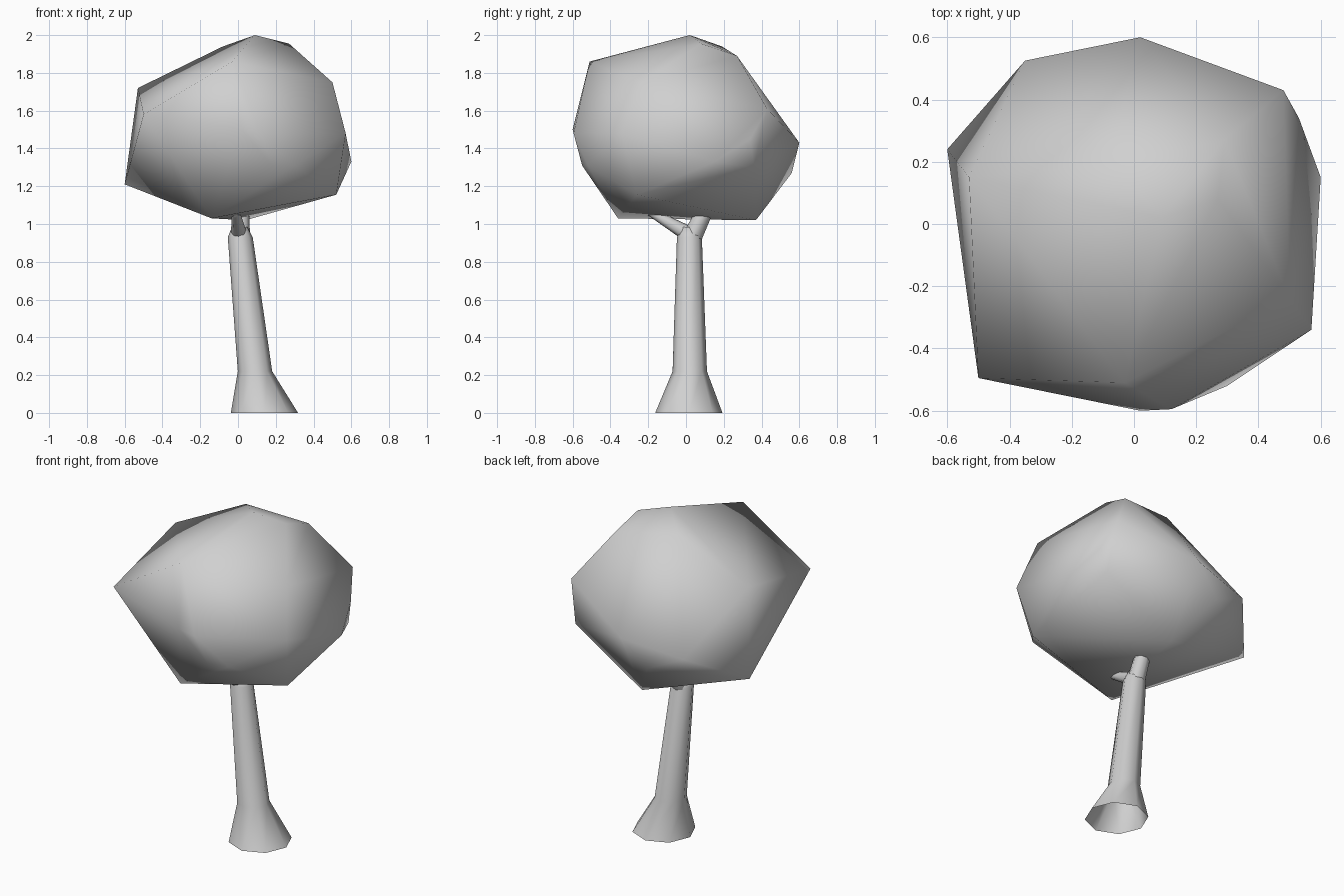
import bpy, bmesh
from math import cos, sin, tau
from mathutils import Vector

default_cube = bpy.data.objects.get("Cube")
if default_cube:
    bpy.data.objects.remove(default_cube, do_unlink=True)

# One plain grey for the whole tree
grey = bpy.data.materials.new("plain_grey")
grey.use_nodes = True
GREY_VALUE = (0.63, 0.63, 0.63, 1)
grey.diffuse_color = GREY_VALUE
grey.node_tree.nodes["Principled BSDF"].inputs["Base Color"].default_value = GREY_VALUE


def finish(name, bm):
    """Turn a bmesh into a smooth shaded, coloured object."""
    bmesh.ops.recalc_face_normals(bm, faces=bm.faces)
    for face in bm.faces:
        face.smooth = True
    mesh = bpy.data.meshes.new(name)
    bm.to_mesh(mesh)
    bm.free()
    mesh.materials.append(grey)
    obj = bpy.data.objects.new(name, mesh)
    bpy.context.scene.collection.objects.link(obj)
    return obj


def tapered_tube(name, stations, sides=8, level=False):
    """Loft rings along (centre, radius) stations; level rings stay horizontal."""
    bm = bmesh.new()
    axis = Vector(stations[-1][0]) - Vector(stations[0][0])
    turn = Vector((0, 0, 1)).rotation_difference(axis)
    rings = []
    for centre, radius in stations:
        ring = []
        for i in range(sides):
            angle = tau * i / sides
            offset = Vector((cos(angle), sin(angle), 0)) * radius
            if not level:
                offset = turn @ offset
            ring.append(bm.verts.new(Vector(centre) + offset))
        rings.append(ring)
    for lower, upper in zip(rings, rings[1:]):
        for i in range(sides):
            j = (i + 1) % sides
            bm.faces.new((lower[i], lower[j], upper[j], upper[i]))
    bm.faces.new(rings[-1])
    return finish(name, bm)


def faceted_hull(name, points):
    """Wrap a tight convex skin round a few corner points."""
    bm = bmesh.new()
    for point in points:
        bm.verts.new(point)
    result = bmesh.ops.convex_hull(bm, input=bm.verts)
    spare = {g for key in ("geom_interior", "geom_unused")
             for g in result[key] if isinstance(g, bmesh.types.BMVert)}
    bmesh.ops.delete(bm, geom=list(spare), context="VERTS")
    return finish(name, bm)


# Leaning trunk with a flared, open foot
tapered_tube("trunk", [
    ((0.14, 0.015, 0), 0.178),
    ((0.09, 0.02, 0.22), 0.091),
    ((0.012, 0.018, 0.93), 0.066),
    ((0.008, 0.015, 0.985), 0.04),
], level=True)

# Forked branches reaching into the crown
tapered_tube("back_branch", [
    ((0.012, 0.028, 0.92), 0.052),
    ((0.015, 0.09, 1.05), 0.045),
    ((0.015, 0.13, 1.13), 0.035),
])
tapered_tube("front_branch", [
    ((0.005, 0.008, 0.95), 0.042),
    ((-0.01, -0.165, 1.05), 0.024),
    ((-0.01, -0.23, 1.09), 0.02),
])

# Crown: crest, shoulders, widest belt, then underside
crest = [(0.09, 0.02, 2.0), (0.27, 0.08, 1.955), (-0.08, 0.19, 1.94),
         (0.29, 0.27, 1.89)]
shoulders = [(-0.03, -0.51, 1.86), (-0.53, 0.15, 1.72), (0.5, -0.24, 1.75)]
belt = [(-0.5, -0.495, 1.58), (0.02, -0.6, 1.5), (0.12, -0.595, 1.48),
        (0.57, -0.34, 1.48), (0.6, 0.15, 1.33), (0.53, 0.34, 1.45),
        (0.48, 0.43, 1.61), (0.02, 0.6, 1.43), (-0.35, 0.525, 1.37),
        (-0.6, 0.24, 1.21)]
underside = [(0.3, -0.52, 1.31), (0.18, -0.55, 1.31), (0.52, -0.26, 1.155),
             (0.5, 0.36, 1.3), (-0.13, 0.56, 1.27), (-0.14, -0.36, 1.03),
             (0.04, 0.37, 1.02)]
faceted_hull("crown", crest + shoulders + belt + underside)
